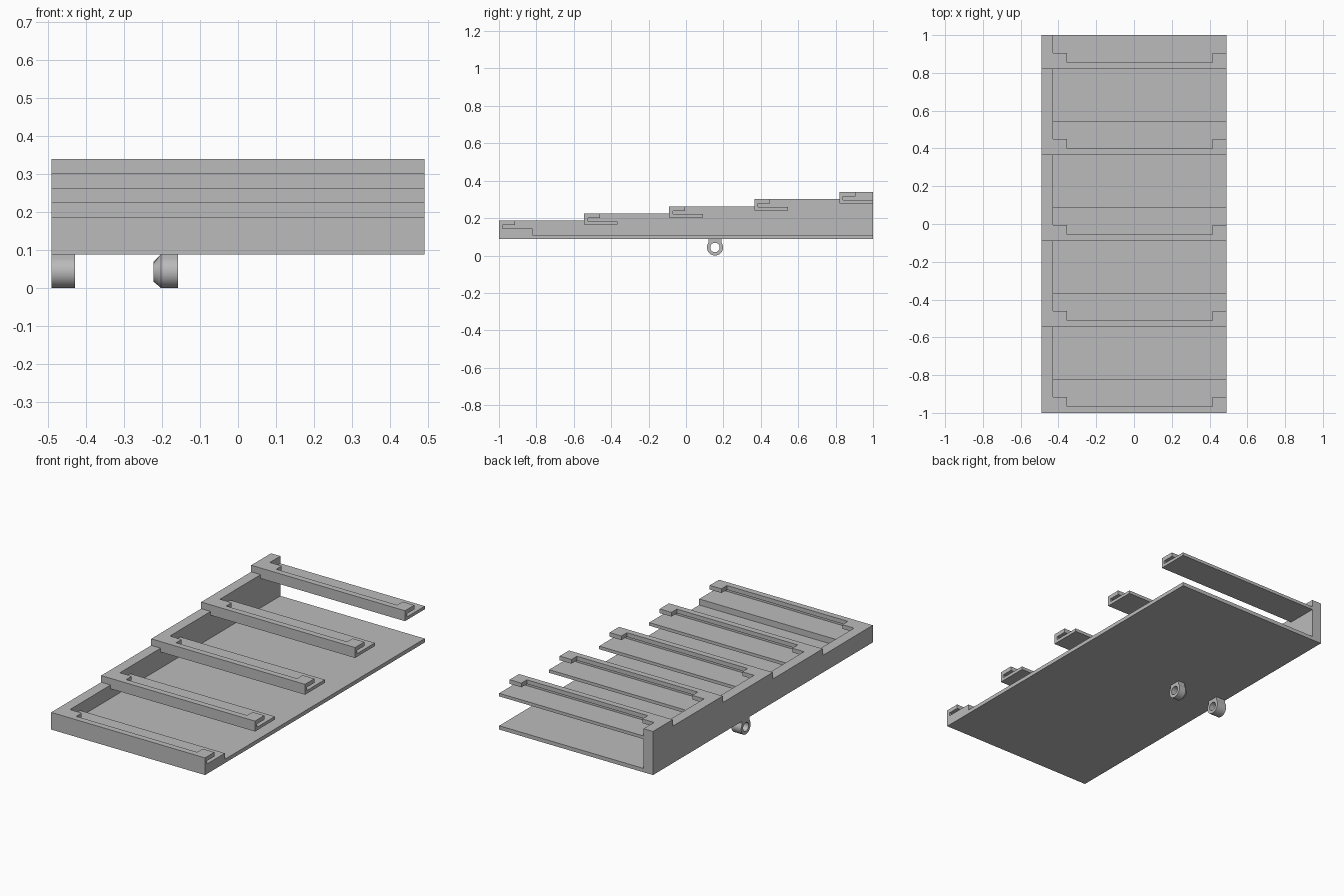
import bpy
import bmesh
from math import sin, cos, tau
from mathutils import Vector

cube = bpy.data.objects.get("Cube")
if cube:
    bpy.data.objects.remove(cube)

# Single plain grey
grey = bpy.data.materials.new("plain_grey")
grey.use_nodes = True
colour = (0.5, 0.5, 0.5, 1)
grey.diffuse_color = colour
grey.node_tree.nodes["Principled BSDF"].inputs["Base Color"].default_value = colour


def finish(name, bm):
    bmesh.ops.recalc_face_normals(bm, faces=bm.faces)
    mesh = bpy.data.meshes.new(name)
    bm.to_mesh(mesh)
    bm.free()
    mesh.materials.append(grey)
    obj = bpy.data.objects.new(name, mesh)
    bpy.context.collection.objects.link(obj)
    return obj


def prism(name, points, offset):
    """Extrude a closed 3D outline along an offset."""
    bm = bmesh.new()
    face = bm.faces.new([bm.verts.new(p) for p in points])
    result = bmesh.ops.extrude_face_region(bm, geom=[face], use_keep_orig=True)
    verts = [g for g in result["geom"] if isinstance(g, bmesh.types.BMVert)]
    bmesh.ops.translate(bm, verts=verts, vec=Vector(offset))
    return finish(name, bm)


LEFT, INNER, RIGHT = -0.49, -0.43, 0.49
BASE, FLOOR = 0.088, 0.11
COUNT, PITCH, RISE = 5, 0.455, 0.038
starts = [(-1 + i * PITCH, 0.187 + i * RISE) for i in range(COUNT)]

# Floor plate
prism("floor_plate", [(INNER, -1, BASE), (RIGHT, -1, BASE),
                      (RIGHT, 1, BASE), (INNER, 1, BASE)], (0, 0, FLOOR - BASE))

# Stepped side wall
outline = [(LEFT, 1, BASE), (LEFT, -1, BASE)]
for i, (y, top) in enumerate(starts):
    end = starts[i + 1][0] if i + 1 < COUNT else 1
    outline += [(LEFT, y, top), (LEFT, end, top)]
prism("stepped_side_wall", outline, (INNER - LEFT, 0, 0))

# Slotted rails: an L-shaped ledge carrying a U-shaped retaining lip
for i, (y, top) in enumerate(starts):
    lip, slot = top - 0.024, top - 0.042
    bottom = FLOOR if i == 0 else top - 0.06
    ledge = [(0, bottom), (0.18, bottom), (0.18, slot),
             (0.02, slot), (0.02, lip), (0, lip)]
    prism(f"rail_ledge_{i + 1}", [(INNER, y + a, z) for a, z in ledge],
          (RIGHT - INNER, 0, 0))
    shape = [(INNER, 0), (RIGHT, 0), (RIGHT, 0.085), (0.415, 0.085),
             (0.415, 0.035), (-0.355, 0.035), (-0.355, 0.085), (INNER, 0.085)]
    prism(f"rail_lip_{i + 1}", [(x, y + a, lip) for x, a in shape],
          (0, 0, top - lip))

# Hinge eyelets: round lugs with a neck up to the floor and a through hole
EYE_Y, EYE_Z, RADIUS, HOLE, NECK = 0.155, 0.043, 0.043, 0.025, 0.034
SIDES = 40


def lug_radius(c, s):
    if s <= 0.01:
        return RADIUS
    reach = min(NECK / max(abs(c), 0.001), (BASE + 0.002 - EYE_Z) / s)
    return max(RADIUS, reach)


def eyelet(name, loops):
    """Bridge closed loops of (x, radius); None means the lug outline."""
    bm = bmesh.new()
    rings = []
    for x, radius in loops:
        ring = []
        for k in range(SIDES):
            c, s = cos(tau * k / SIDES), sin(tau * k / SIDES)
            r = radius or lug_radius(c, s)
            ring.append(bm.verts.new((x, EYE_Y + r * c, EYE_Z + r * s)))
        rings.append(ring)
    for a, b in zip(rings, rings[1:] + rings[:1]):
        for k in range(SIDES):
            n = (k + 1) % SIDES
            bm.faces.new((a[k], a[n], b[n], b[k]))
    obj = finish(name, bm)
    bpy.ops.object.select_all(action="DESELECT")
    obj.select_set(True)
    bpy.context.view_layer.objects.active = obj
    bpy.ops.object.shade_smooth_by_angle(angle=0.5)


eyelet("outer_eyelet", [(LEFT, None), (-0.428, None), (-0.428, HOLE), (LEFT, HOLE)])
eyelet("tapered_eyelet", [(-0.222, HOLE + 0.001), (-0.202, None),
                          (-0.158, None), (-0.158, HOLE), (-0.222, HOLE)])
